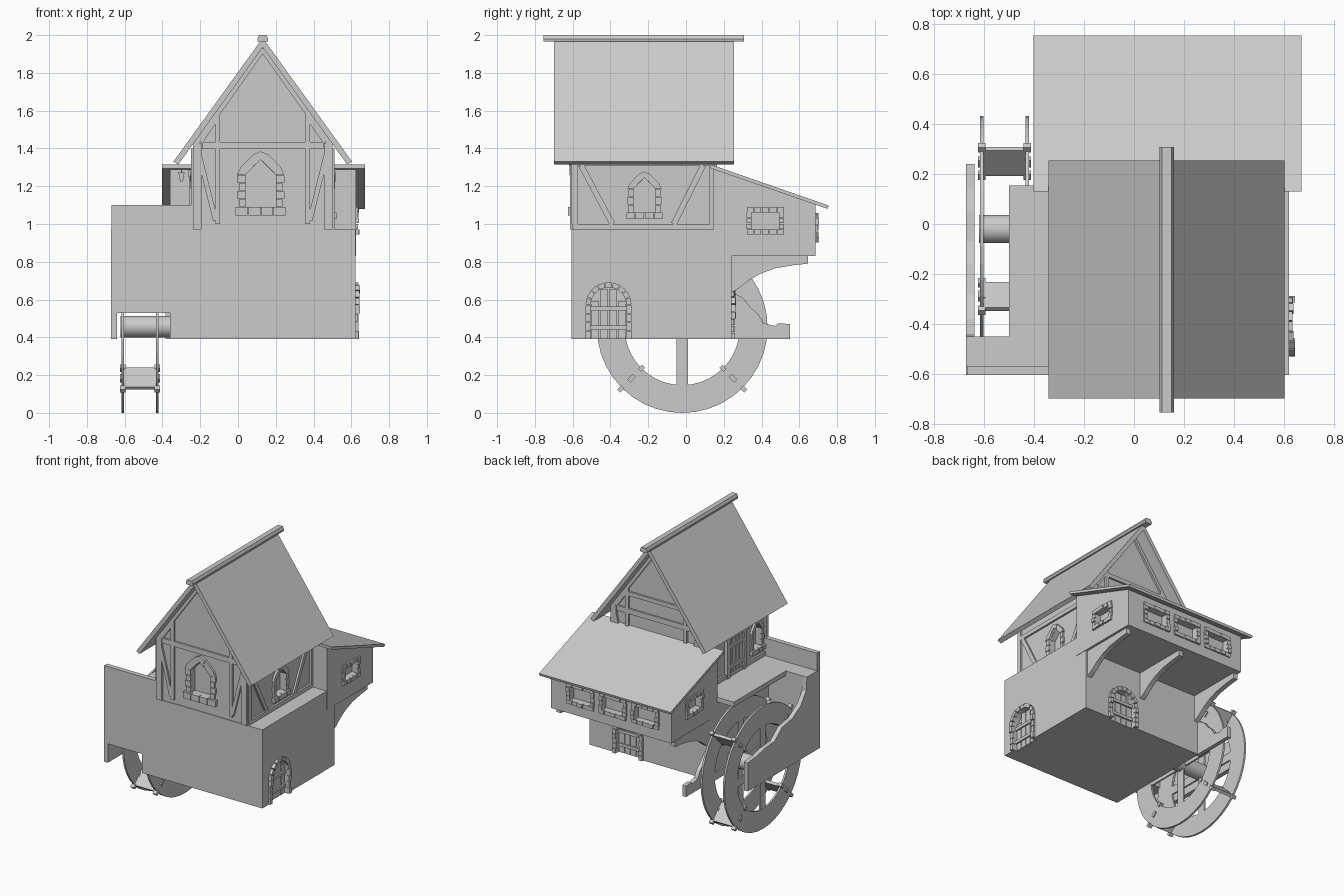
import bpy, bmesh, math, random
from mathutils import Vector

if "Cube" in bpy.data.objects:
    bpy.data.objects.remove(bpy.data.objects["Cube"])
random.seed(4)

# Wall planes: map (u, v, depth outwards) to 3D
def front(y): return lambda u, v, d: (u, y - d, v)
def back(y): return lambda u, v, d: (u, y + d, v)
def right(x): return lambda u, v, d: (x + d, u, v)
def left(x): return lambda u, v, d: (x - d, u, v)

def make(name, solids):
    """One object from prisms: (wall, 2D polygon, depth0, depth1)."""
    bm = bmesh.new()
    for wall, poly, d0, d1 in solids:
        a = [bm.verts.new(wall(u, v, d0)) for u, v in poly]
        b = [bm.verts.new(wall(u, v, d1)) for u, v in poly]
        bm.faces.new(a)
        bm.faces.new(b[::-1])
        n = len(a)
        for i in range(n):
            bm.faces.new((a[i], b[i], b[(i + 1) % n], a[(i + 1) % n]))
    bmesh.ops.recalc_face_normals(bm, faces=bm.faces)
    me = bpy.data.meshes.new(name)
    bm.to_mesh(me)
    bm.free()
    ob = bpy.data.objects.new(name, me)
    bpy.context.collection.objects.link(ob)
    return ob

def rect(u0, u1, v0, v1): return [(u0, v0), (u1, v0), (u1, v1), (u0, v1)]

def bar(a, b, w):
    a, b = Vector(a), Vector(b)
    n = (b - a).normalized().orthogonal() * w / 2
    return [a + n, b + n, b - n, a - n]

def box(x0, x1, y0, y1, z0, z1): return (right(0), rect(y0, y1, z0, z1), x0, x1)

def cut(ob, solids):
    for s in solids:
        c = make("cutter", [s])
        c.hide_render = True
        m = ob.modifiers.new("recess", 'BOOLEAN')
        m.object, m.operation, m.solver = c, 'DIFFERENCE', 'EXACT'
        bpy.context.view_layer.objects.active = ob
        bpy.ops.object.modifier_apply(modifier=m.name)
        bpy.data.objects.remove(c)

def row(a, b, n):
    g = (b - a) / n
    return [(a + i * g + .002, a + (i + 1) * g - .002) for i in range(n)]

# Arched doorway: stones, planks and recess outline
def arch_outline(c, r, z0, zs):
    return [(c - r, z0)] + [(c - r * math.cos(t * math.pi / 12), zs + r * math.sin(t * math.pi / 12))
                            for t in range(13)] + [(c + r, z0)]

def arch_door(name, wall, ob, c, z0=.39, zs=.57, r=.095, R=.122):
    cut(ob, [(wall, arch_outline(c, r, z0 - .02, zs), -.035, .03)])
    stones = []
    for i in range(9):
        a0, a1 = math.pi * (i + .06) / 9, math.pi * (i + .94) / 9
        poly = [(c + q * math.cos(a), zs + q * math.sin(a)) for q, a in ((r, a0), (R, a0), (R, a1), (r, a1))]
        stones.append((wall, poly, -.03, random.uniform(.012, .025)))
    for v0, v1 in row(z0, zs, 4):
        for s in (-1, 1):
            stones.append((wall, rect(*sorted((c + s * r, c + s * R)), v0, v1), -.03, random.uniform(.012, .025)))
    make(name + "_stones", stones)
    planks = [(wall, rect(u0, u1, z0, zs + math.sqrt(max(0, r * r - max(abs(u0 - c), abs(u1 - c)) ** 2))), -.036, -.02)
              for u0, u1 in row(c - r, c + r, 4)]
    planks += [(wall, rect(c - r, c + r, v, v + .022), -.02, -.008) for v in (.44, .54)]
    make(name + "_planks", planks)

# Pointed window: jamb stones, sill, arch stones, mullion
def pointed_window(name, wall, ob, c, z0, w, h, t, n=3):
    peak, zs = z0 + h, z0 + h * .68
    cut(ob, [(wall, [(c - w, z0), (c + w, z0), (c + w, zs), (c, peak), (c - w, zs)], -.04, .03)])
    s = [(wall, rect(u0, u1, z0 - t, z0), -.01, .025) for u0, u1 in row(c - w - t * 1.2, c + w + t * 1.2, 4)]
    for m in (-1, 1):
        for i, (v0, v1) in enumerate(row(z0, zs, n)):
            s.append((wall, rect(*sorted((c + m * w, c + m * (w + t * (1 if i % 2 else .8)))), v0, v1), -.01, .014))
        s.append((wall, [(c + m * w, zs), (c + m * (w + t), zs), (c + m * (w + t * .6), zs + t * .9),
                         (c + m * w * .5, peak + t * .6), (c + m * w * .4, peak - t * .65)], -.01, .016))
    s.append((wall, [(c - w * .4, peak - t * .65), (c, peak), (c + w * .4, peak - t * .65),
                     (c + w * .5, peak + t * .6), (c, peak + t), (c - w * .5, peak + t * .6)], -.01, .02))
    make(name + "_frame", s)

# Small window bordered by bricks
def brick_window(name, wall, ob, c, z0, z1, w, t=.027):
    cut(ob, [(wall, rect(c - w, c + w, z0, z1), -.04, .03)])
    s = []
    for u0, u1 in row(c - w - t, c + w + t, 5):
        s += [(wall, rect(u0, u1, v, v + t), -.01, random.uniform(.008, .018)) for v in (z0 - t, z1)]
    for v0, v1 in row(z0, z1, 3):
        s += [(wall, rect(u, u + t, v0, v1), -.01, random.uniform(.008, .018)) for u in (c - w - t, c + w)]
    make(name + "_bricks", s)

# Stone base, wheel-side terrace and parapet
base = make("stone_base", [box(-.36, .622, -.605, .24, .39, .97)])
arch_door("side_door", right(.622), base, -.41)
arch_door("back_door", back(.24), base, .30, zs=.535)
make("terrace", [box(-.5, -.235, -.47, .155, .935, .97)])
make("front_wing_wall", [box(-.67, -.36, -.605, -.45, .53, .97)])
make("parapet", [box(-.67, -.235, -.605, -.57, .97, 1.10)])
make("wheel_side_wall", [(right(0), [(-.605, .39), (.24, .39), (.24, .6), (.14, .61), (.05, .63), (-.07, .64),
     (-.16, .71), (-.28, .73), (-.38, .79), (-.44, .87), (-.45, .97), (-.605, .97)], -.673, -.64)])
make("back_buttress", [(right(0), [(.22, .39), (.55, .39), (.55, .47), (.49, .475), (.47, .46), (.41, .475),
     (.385, .52), (.34, .56), (.30, .61), (.22, .65)], -.385, -.355)])

# Upper timber house
house = make("upper_house", [(back(0), [(-.235, .965), (.497, .965), (.497, 1.42), (.131, 1.935), (-.235, 1.42)], -.6, .15)])
pointed_window("front_window", front(-.6), house, .12, 1.09, .08, .25, .045, 4)
pointed_window("right_window", right(.497), house, -.22, 1.06, .058, .185, .033)
pointed_window("left_window", left(-.235), house, -.485, 1.06, .045, .185, .03)

# Gable timbers, front and back
for name, wall in (("front_timbers", front(-.6)), ("back_timbers", back(.15))):
    t = [rect(-.19, .452, 1.397, 1.435)]
    for m in (-1, 1):
        X = lambda u: .131 + m * u
        t += [rect(*sorted((X(.325), X(.37))), .97, 1.43), bar((X(.238), 1.0), (X(.238), 1.6), .026),
              bar((X(.366), 1.415), (X(0), 1.93), .035), bar((X(.335), 1.36), (X(.25), 1.02), .026),
              bar((X(.33), 1.435), (X(.25), 1.55), .024)]
    if name[0] == "b":
        t += [rect(-.13, .392, 1.53, 1.56)]
    make(name, [(wall, p, -.01, .014) for p in t])

# Side wall timbers
for name, wall in (("right_timbers", right(.497)), ("left_timbers", left(-.235))):
    t = [rect(-.6, .15, .97, 1.0), rect(-.605, -.575, 1.0, 1.4), rect(.125, .15, 1.0, 1.4), rect(-.575, .125, 1.31, 1.34)]
    if name[0] == "r":
        t += [bar((-.555, 1.31), (-.39, 1.0), .03), bar((.09, 1.31), (-.065, 1.0), .03)]
    make(name, [(wall, p, -.01, .014) for p in t])

# Terrace door
L = left(-.235)
make("terrace_door", [(L, rect(u0, u1, .97, 1.25), 0, .01) for u0, u1 in row(-.31, -.15, 4)]
     + [(L, rect(-.31, -.15, v, v + .025), .01, .02) for v in (1.03, 1.18)])
make("terrace_door_frame", [(L, rect(-.345, -.31, .97, 1.25), -.01, .022), (L, rect(-.15, -.115, .97, 1.25), -.01, .022),
                            (L, rect(-.355, -.105, 1.25, 1.285), -.01, .026)])

# Main roof with ridge beam
for s, name in ((-1, "roof_left"), (1, "roof_right")):
    X = lambda u: .131 + s * u
    make(name, [(back(0), [(X(0), 1.985), (X(.473), 1.33), (X(.447), 1.315), (X(0), 1.935)], -.70, .255)])
make("ridge_beam", [(back(0), [(.105, 1.965), (.157, 1.965), (.16, 1.98), (.15, 2.0), (.112, 2.0), (.102, 1.98)], -.755, .308)])

# Back room with sloping roof and windows
room = make("back_room", [(right(0), [(.145, .83), (.685, .83), (.685, 1.105), (.145, 1.295)], -.36, .625)])
brick_window("room_right_window", right(.625), room, .42, .972, 1.062, .073)
brick_window("room_left_window", left(-.36), room, .42, .972, 1.062, .073)
for i, c in enumerate((-.15, .115, .38)):
    brick_window("room_back_window_%d" % (i + 1), back(.685), room, c, .93, 1.03, .085)
make("back_room_roof", [(right(0), [(.13, 1.315), (.755, 1.098), (.75, 1.08), (.13, 1.295)], -.402, .672)])
for i, x in enumerate((-.345, .13, .59)):
    make("bracket_%d" % (i + 1), [(right(x), [(.23, .835), (.645, .835), (.645, .79), (.57, .782), (.47, .765),
         (.39, .735), (.33, .70), (.28, .66), (.23, .63)], -.018, .018)])

# Lantern on the back room's front wall
make("lantern", [box(-.312, -.288, .11, .134, 1.235, 1.265), box(-.306, -.294, .116, .128, 1.225, 1.235),
                 box(-.318, -.282, .105, .14, 1.265, 1.272), box(-.303, -.297, .119, .125, 1.272, 1.285),
                 box(-.303, -.297, .119, .15, 1.28, 1.287)])

# Water wheel: rims, spokes, paddles, axle
CY, CZ, N = -.02, .452, 40
def polar(r, a, off=0):
    return (CY + r * math.cos(a) - off * math.sin(a), CZ + r * math.sin(a) + off * math.cos(a))
for name, x in (("outer", -.617), ("inner", -.435)):
    bm = bmesh.new()
    rings = [[bm.verts.new((x + d, *polar(r, 2 * math.pi * i / N))) for i in range(N)]
             for r, d in ((.305, 0), (.452, 0), (.452, .014), (.305, .014))]
    for k in range(4):
        for i in range(N):
            j, A, B = (i + 1) % N, rings[k], rings[(k + 1) % 4]
            bm.faces.new((A[i], A[j], B[j], B[i]))
    bmesh.ops.recalc_face_normals(bm, faces=bm.faces)
    me = bpy.data.meshes.new(name + "_wheel_rim")
    bm.to_mesh(me)
    bm.free()
    bpy.context.collection.objects.link(bpy.data.objects.new(me.name, me))
    make(name + "_wheel_spokes", [(right(x), bar(polar(.03, a), polar(.33, a), .06), .001, .013)
                                  for a in (0, math.pi / 2, math.pi, -math.pi / 2)])
paddles = []
for k in range(4):
    a = math.pi / 4 + k * math.pi / 2
    paddles.append((right(0), bar(polar(.31, a), polar(.455, a), .02), -.603, -.435))
    paddles += [(right(0), bar(polar(r, a, -.012), polar(r, a, .012), w), x, x + .03)
                for r, w in ((.305, .03), (.38, .04), (.46, .03)) for x in (-.625, -.443)]
make("wheel_paddles", paddles)
bpy.ops.mesh.primitive_cylinder_add(vertices=24, radius=.057, depth=.27, location=(-.487, CY, CZ + .005),
                                    rotation=(0, math.pi / 2, 0))
bpy.context.object.name = "wheel_axle"
bpy.ops.object.shade_smooth_by_angle()
